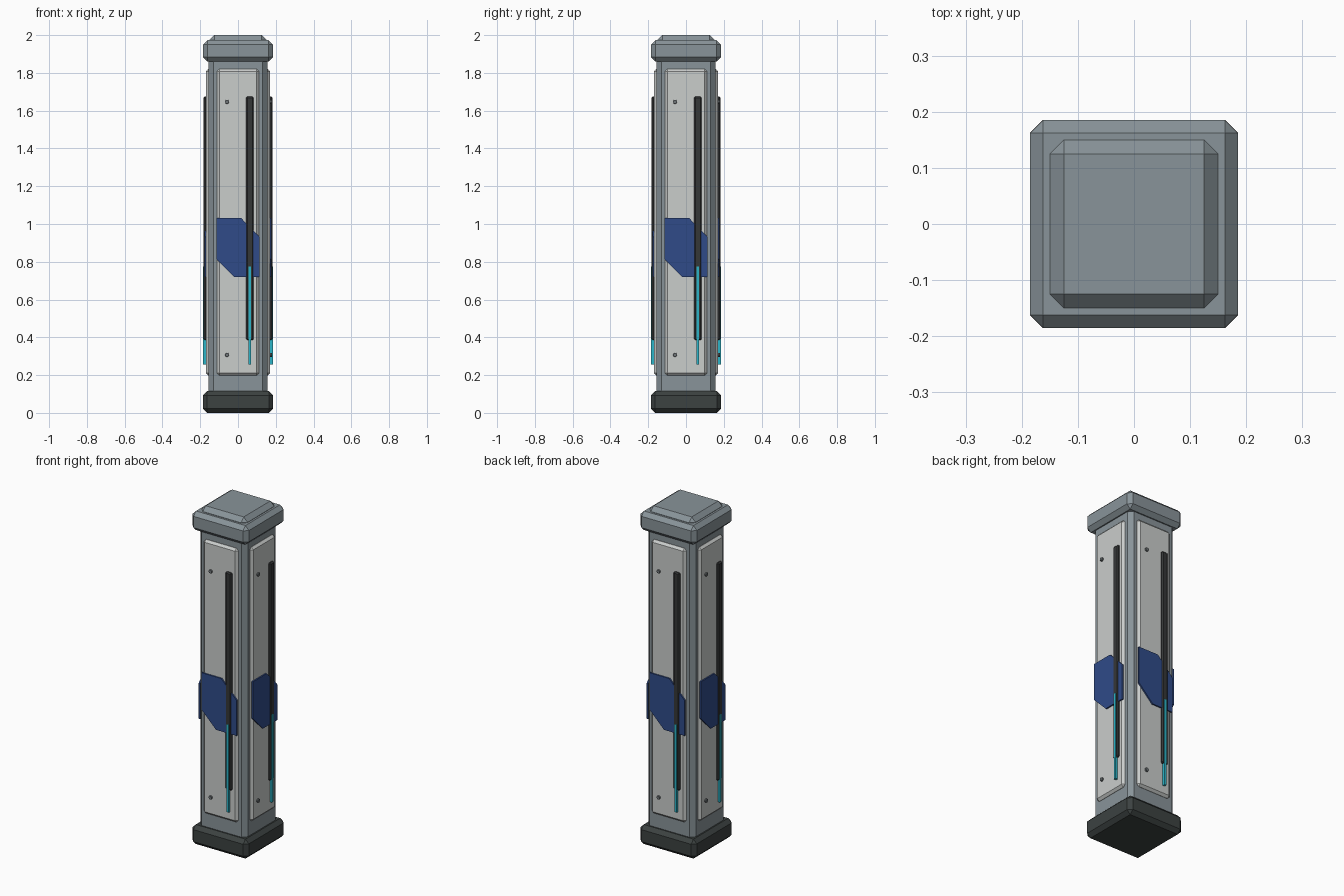
import bpy, bmesh, math
from mathutils import Matrix, Vector

if "Cube" in bpy.data.objects:
    bpy.data.objects.remove(bpy.data.objects["Cube"])


def material(name, rgb):
    m = bpy.data.materials.new(name)
    m.diffuse_color = (*rgb, 1)
    m.use_nodes = True
    m.node_tree.nodes["Principled BSDF"].inputs["Base Color"].default_value = m.diffuse_color
    return m


GREY = material("steel grey", (0.25, 0.295, 0.32))
PALE = material("pale panel grey", (0.59, 0.61, 0.60))
DARK = material("dark base", (0.045, 0.054, 0.053))
BLACK = material("charcoal strip", (0.036, 0.038, 0.039))
BLUE = material("navy blue", (0.029, 0.07, 0.25))
CYAN = material("cyan light", (0.025, 0.46, 0.58))
RIVET = material("rivet grey", (0.16, 0.18, 0.19))


def finish(name, bm, mat):
    bmesh.ops.recalc_face_normals(bm, faces=bm.faces)
    me = bpy.data.meshes.new(name)
    bm.to_mesh(me)
    bm.free()
    me.materials.append(mat)
    ob = bpy.data.objects.new(name, me)
    bpy.context.collection.objects.link(ob)
    return ob


def box(name, lo, hi, mat, bevel=0, turn=0, vertical_only=False):
    """Chamfered box between two corners, turned about z."""
    lo, hi = Vector(lo), Vector(hi)
    bm = bmesh.new()
    bmesh.ops.create_cube(bm, size=1, matrix=Matrix.Translation((lo + hi) / 2)
                          @ Matrix.Diagonal((*(hi - lo), 1)))
    if bevel:
        edges = [e for e in bm.edges if not vertical_only
                 or abs(e.verts[0].co.z - e.verts[1].co.z) > 0.01]
        bmesh.ops.bevel(bm, geom=edges, offset=bevel, segments=1,
                        profile=0.5, affect='EDGES')
    bm.transform(Matrix.Rotation(turn, 4, 'Z'))
    return finish(name, bm, mat)


# Core column
box("base", (-.185, -.185, 0), (.185, .185, .115), DARK, .022)
box("shaft", (-.155, -.155, .1), (.155, .155, 1.87), GREY, .025, 0, True)
box("cap", (-.185, -.185, 1.86), (.185, .185, 1.973), GREY, .023)
box("cap_top", (-.15, -.15, 1.93), (.15, .15, 2.0), GREY, .025)

# Same dressing on each of the four sides
BADGE = [(-.115, 1.033), (.015, 1.033), (.115, .93),
         (.115, .72), (-.02, .72), (-.115, .815)]
for i, side in enumerate(("front", "right", "back", "left")):
    a = i * math.pi / 2
    turn = Matrix.Rotation(a, 4, 'Z')
    box(side + "_panel", (-.112, -.17, .197), (.112, -.14, 1.82), PALE, .013, a)
    box(side + "_strip", (.042, -.182, .385), (.083, -.16, 1.675), BLACK, .007, a)
    box(side + "_light", (.055, -.184, .255), (.068, -.165, .775), CYAN, 0, a)

    # angular blue plate
    bm = bmesh.new()
    face = bm.faces.new([bm.verts.new((x, -.178, z)) for x, z in BADGE])
    ext = bmesh.ops.extrude_face_region(bm, geom=[face])
    bmesh.ops.translate(bm, vec=(0, .009, 0), verts=[
        v for v in ext["geom"] if isinstance(v, bmesh.types.BMVert)])
    if face.is_valid and len(bm.faces) == 7:
        bm.faces.new([v for v in bm.verts if v.co.y < -.175][:6])
    bm.transform(turn)
    finish(side + "_blue_plate", bm, BLUE)

    # rivets above and below
    for label, z in (("lower", .307), ("upper", 1.647)):
        bm = bmesh.new()
        bmesh.ops.create_cone(
            bm, cap_ends=True, segments=10, radius1=.012, radius2=.010, depth=.018,
            matrix=turn @ Matrix.Translation((-.058, -.17, z))
            @ Matrix.Rotation(math.pi / 2, 4, 'X'))
        finish(side + "_" + label + "_rivet", bm, RIVET)
